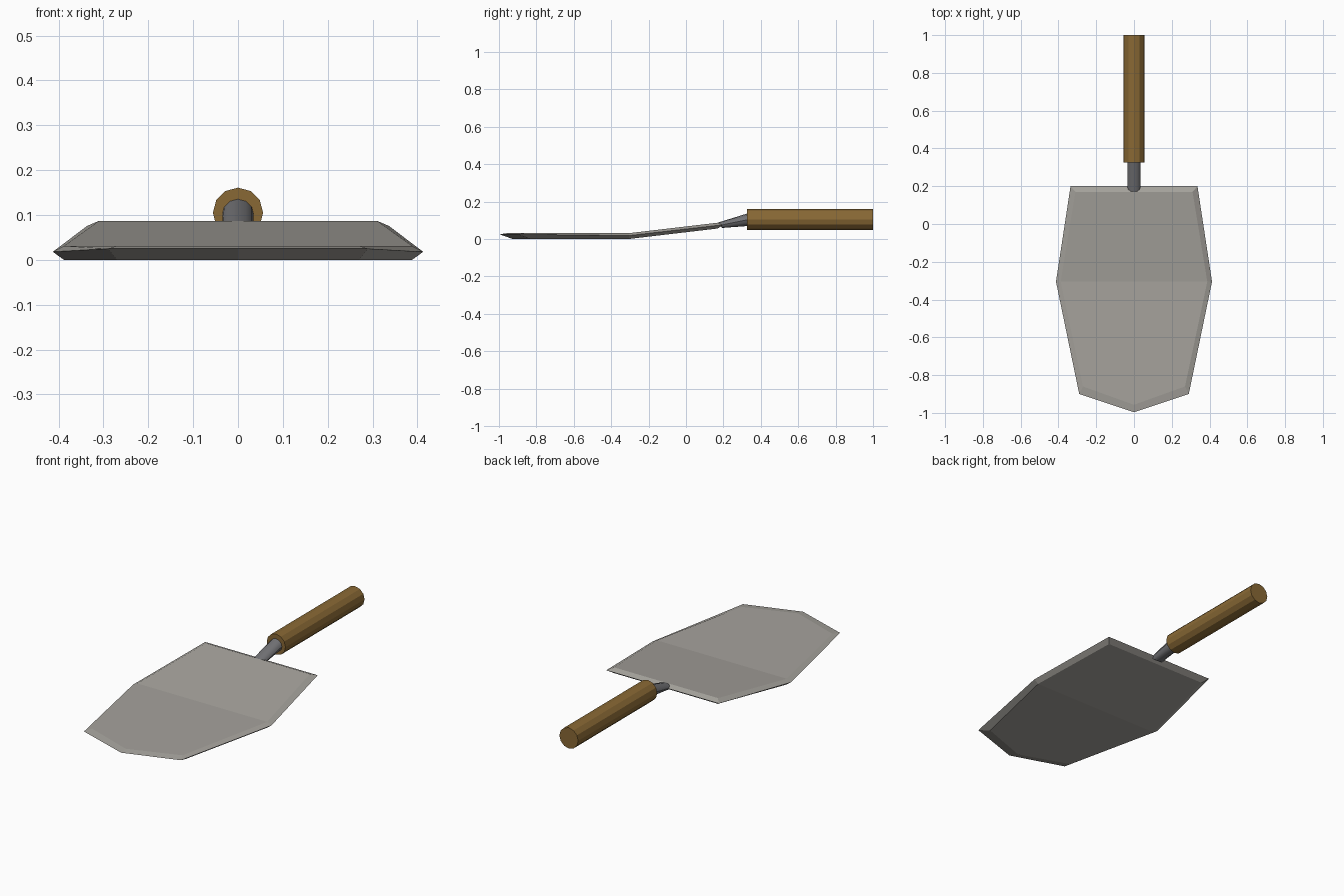
import bpy, bmesh, math

if "Cube" in bpy.data.objects:
    bpy.data.objects.remove(bpy.data.objects["Cube"])


def material(name, rgb):
    m = bpy.data.materials.new(name)
    m.diffuse_color = (*rgb, 1)
    m.use_nodes = True
    m.node_tree.nodes["Principled BSDF"].inputs["Base Color"].default_value = m.diffuse_color
    return m


def loft(name, rings, mat):
    """Skin a closed solid through rings of equal point count."""
    bm = bmesh.new()
    loops = [[bm.verts.new(p) for p in r] for r in rings]
    n = len(loops[0])
    for a, b in zip(loops, loops[1:]):
        for i in range(n):
            j = (i + 1) % n
            bm.faces.new((a[i], a[j], b[j], b[i]))
    return bm, loops


def finish(bm, name, mat, angle=None):
    bmesh.ops.recalc_face_normals(bm, faces=bm.faces)
    me = bpy.data.meshes.new(name)
    bm.to_mesh(me)
    bm.free()
    me.materials.append(mat)
    ob = bpy.data.objects.new(name, me)
    bpy.context.collection.objects.link(ob)
    if angle:
        bpy.context.view_layer.objects.active = ob
        ob.select_set(True)
        bpy.ops.object.shade_smooth_by_angle(angle=math.radians(angle))
        ob.select_set(False)
    return ob


steel = material("blade_steel", (0.38, 0.365, 0.335))
iron = material("shank_iron", (0.17, 0.17, 0.18))
wood = material("handle_wood", (0.25, 0.14, 0.035))


# Blade: right half profiles (x, y, z) from back to tip, mirrored to closed rings
def mirrored(half):
    return half + [(0, half[-1][1] - TIP, half[-1][2])] + [(-x, y, z) for x, y, z in reversed(half)]


TIP = 0.097
bottom = mirrored([(0.31, 0.17, 0.056), (0.388, -0.305, 0.0), (0.27, -0.83, 0.0)])
edge = mirrored([(0.336, 0.2, 0.076), (0.413, -0.305, 0.018), (0.29, -0.9, 0.025)])
top = mirrored([(0.31, 0.17, 0.087), (0.388, -0.305, 0.031), (0.27, -0.86, 0.031)])
bm, loops = loft("blade", [bottom, edge, top], steel)
for r in (loops[0], loops[2]):
    # back panel slopes up from the bend, front panel lies flat
    bm.faces.new((r[0], r[1], r[5], r[6]))
    bm.faces.new(r[1:6])
finish(bm, "blade", steel)

# Shank: round at the handle, flattened where it meets the blade
SIDES = 12
AXIS_Z = 0.105
ang = [2 * math.pi * i / SIDES for i in range(SIDES)]
flat = [(0.035 * math.sin(a), 0.181 - 0.012 * math.cos(a), 0.073 + 0.014 * math.cos(a)) for a in ang]
round_end = [(0.035 * math.sin(a), 0.34, AXIS_Z + 0.035 * math.cos(a)) for a in ang]
bm, loops = loft("shank", [flat, round_end], iron)
for r in loops:
    bm.faces.new(r)
finish(bm, "shank", iron, 40)

# Handle: twelve-sided grip
grip = [[(0.056 * math.sin(a), y, AXIS_Z + 0.056 * math.cos(a)) for a in ang] for y in (0.325, 1.0)]
bm, loops = loft("handle", grip, wood)
for r in loops:
    bm.faces.new(r)
finish(bm, "handle", wood)
